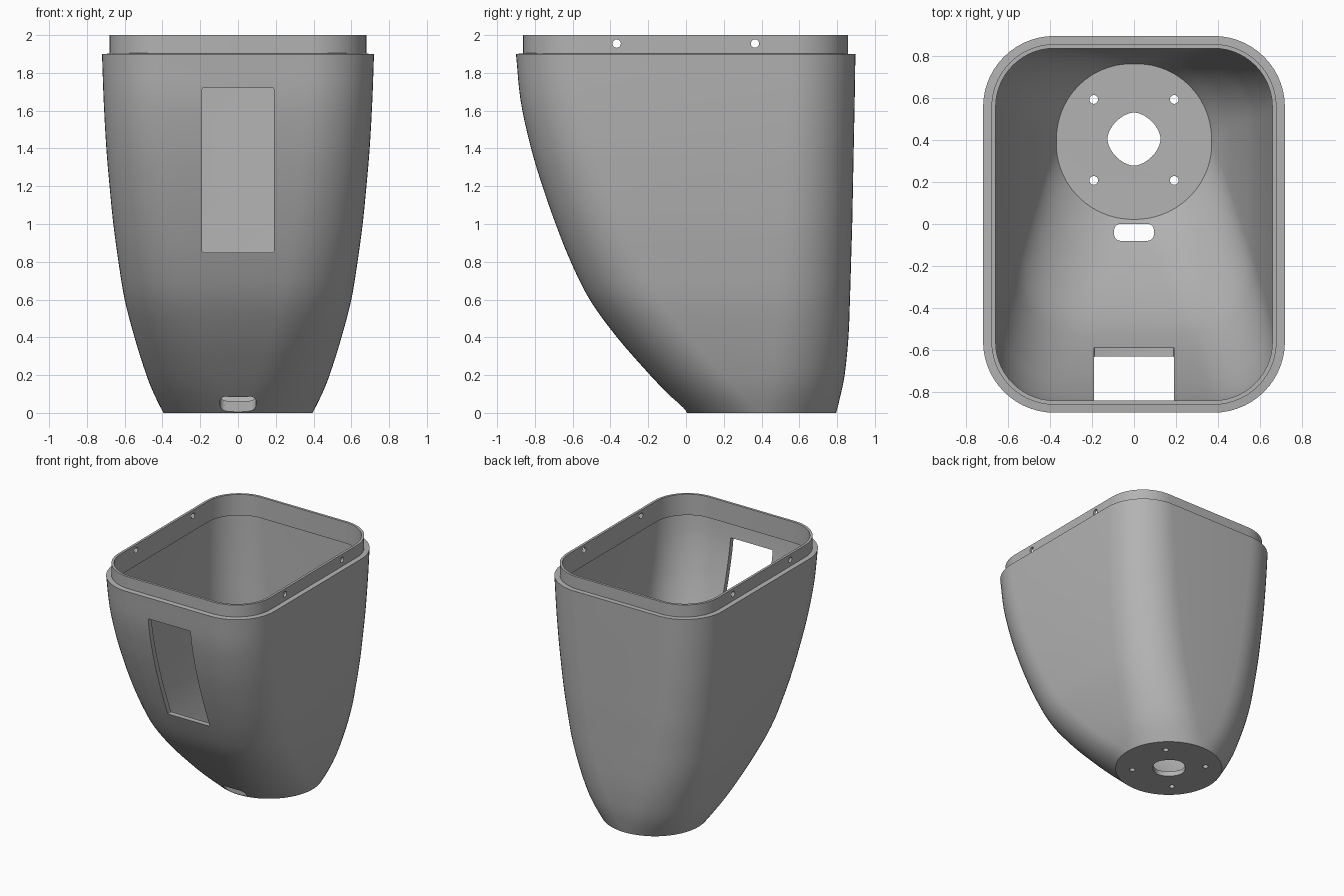
import bpy, bmesh, math

if "Cube" in bpy.data.objects:
    bpy.data.objects.remove(bpy.data.objects["Cube"])

grey = bpy.data.materials.new("plain grey")
grey.diffuse_color = (0.45, 0.45, 0.45, 1)
grey.use_nodes = True
grey.node_tree.nodes["Principled BSDF"].inputs["Base Color"].default_value = grey.diffuse_color

# Side profile of the shell: height, half width, front y, back y
PROFILE = [(0, .395, .005, .795), (.1, .445, -.095, .82), (.2, .485, -.19, .84),
           (.4, .548, -.365, .86), (.6, .6, -.51, .868), (.8, .633, -.61, .874),
           (1.0, .66, -.69, .88), (1.2, .68, -.76, .884), (1.4, .697, -.82, .888),
           (1.65, .711, -.875, .893), (1.9, .72, -.9, .897)]


def profile_at(z):
    """Smooth interpolation of the profile at one height."""
    i = max(j for j in range(len(PROFILE) - 1) if PROFILE[j][0] <= z)

    def slope(j, k):
        a, b = PROFILE[max(j - 1, 0)], PROFILE[min(j + 1, len(PROFILE) - 1)]
        return (b[k] - a[k]) / (b[0] - a[0])
    p, q = PROFILE[i], PROFILE[i + 1]
    h = q[0] - p[0]
    t = (z - p[0]) / h
    return [(2*t**3 - 3*t**2 + 1) * p[k] + (t**3 - 2*t**2 + t) * h * slope(i, k)
            + (3*t**2 - 2*t**3) * q[k] + (t**3 - t**2) * h * slope(i + 1, k)
            for k in (1, 2, 3)]


def rounded_rect(hx, y0, y1, r, n=14):
    """Counter-clockwise rounded rectangle as (x, y) points."""
    pts = []
    corners = [(hx - r, y1 - r), (r - hx, y1 - r), (r - hx, y0 + r), (hx - r, y0 + r)]
    for c, (cx, cy) in enumerate(corners):
        for i in range(n + 1):
            a = math.pi / 2 * (c + i / n)
            pts.append((cx + r * math.cos(a), cy + r * math.sin(a)))
    return pts


def circle(cx, cy, r, n=24):
    return [(cx + r * math.cos(2 * math.pi * i / n), cy + r * math.sin(2 * math.pi * i / n))
            for i in range(n)]


def loft(name, rings, cap_bottom=True, cap_top=True, closed=False):
    """Skin a list of 3D rings."""
    bm = bmesh.new()
    rows = [[bm.verts.new(p) for p in ring] for ring in rings]
    n = len(rows[0])
    for a, b in zip(rows, rows[1:] + (rows[:1] if closed else [])):
        for i in range(n):
            j = (i + 1) % n
            bm.faces.new((a[i], a[j], b[j], b[i]))
    if cap_bottom:
        bm.faces.new(rows[0][::-1])
    if cap_top:
        bm.faces.new(rows[-1])
    bmesh.ops.remove_doubles(bm, verts=bm.verts, dist=.0015)
    bmesh.ops.recalc_face_normals(bm, faces=bm.faces)
    me = bpy.data.meshes.new(name)
    bm.to_mesh(me)
    bm.free()
    me.materials.append(grey)
    ob = bpy.data.objects.new(name, me)
    bpy.context.collection.objects.link(ob)
    return ob


def prism(outline, lo, hi, axis="z"):
    """Cutter made by extruding an outline along one axis."""
    place = {"z": lambda u, v, w: (u, v, w), "x": lambda u, v, w: (w, u, v),
             "y": lambda u, v, w: (u, w, v)}[axis]
    ob = loft("cutter", [[place(u, v, w) for u, v in outline] for w in (lo, hi)])
    ob.hide_render = True
    return ob


def apply(ob, mod):
    bpy.context.view_layer.objects.active = ob
    bpy.ops.object.modifier_apply(modifier=mod.name)


def cut(ob, cutter):
    mod = ob.modifiers.new("cut", "BOOLEAN")
    mod.operation, mod.solver, mod.object = "DIFFERENCE", "EXACT", cutter
    apply(ob, mod)
    bpy.data.objects.remove(cutter)


def smooth(ob):
    bpy.ops.object.select_all(action="DESELECT")
    ob.select_set(True)
    bpy.context.view_layer.objects.active = ob
    bpy.ops.object.shade_smooth_by_angle(angle=math.radians(30))


# Shell: round foot blending into a rounded rectangular mouth
rings = []
STEPS = 38
for s in range(STEPS + 1):
    z = 1.9 * s / STEPS
    hx, y0, y1 = profile_at(z)
    r = min(.395 - .055 * z / 1.9, hx, (y1 - y0) / 2)
    rings.append([(x, y, z) for x, y in rounded_rect(hx, y0, y1, r)])
shell = loft("shell", rings, cap_top=False)
# open mesh: make sure the normals face outwards
floor = min(shell.data.polygons, key=lambda p: p.center.z)
if floor.normal.z > 0:
    shell.data.flip_normals()
wall = shell.modifiers.new("wall", "SOLIDIFY")
wall.thickness, wall.offset, wall.use_even_offset = .04, -1, True
apply(shell, wall)

# Front window and drain slot
cut(shell, prism(rounded_rect(.19, .85, 1.72, .006, 2), -1.2, -.3, "y"))
cut(shell, prism(rounded_rect(.095, -.08, 0, .03, 6), -.1, .4))

# Foot: rounded diamond opening and four screw holes
diamond = []
for i in range(48):
    a = 2 * math.pi * i / 48
    c, s = math.cos(a), math.sin(a)
    k = .127 / (abs(c) ** 1.7 + abs(s) ** 1.7) ** (1 / 1.7)
    diamond.append((k * c, .405 + k * s))
cut(shell, prism(diamond, -.1, .2))
for x in (-.192, .192):
    for y in (.208, .594):
        cut(shell, prism(circle(x, y, .021), -.1, .2))
smooth(shell)

# Lip: thin sleeve standing inside the mouth, with side holes
outer = rounded_rect(.68, -.862, .858, .30)
inner = rounded_rect(.66, -.842, .838, .28)
lip = loft("lip", [[(x, y, z) for x, y in o] for o, z in
                   ((outer, 1.83), (outer, 2), (inner, 2), (inner, 1.83))],
           cap_bottom=False, cap_top=False, closed=True)
for y in (-.367, .365):
    cut(lip, prism(circle(y, 1.955, .022), -1, 1, "x"))
smooth(lip)
